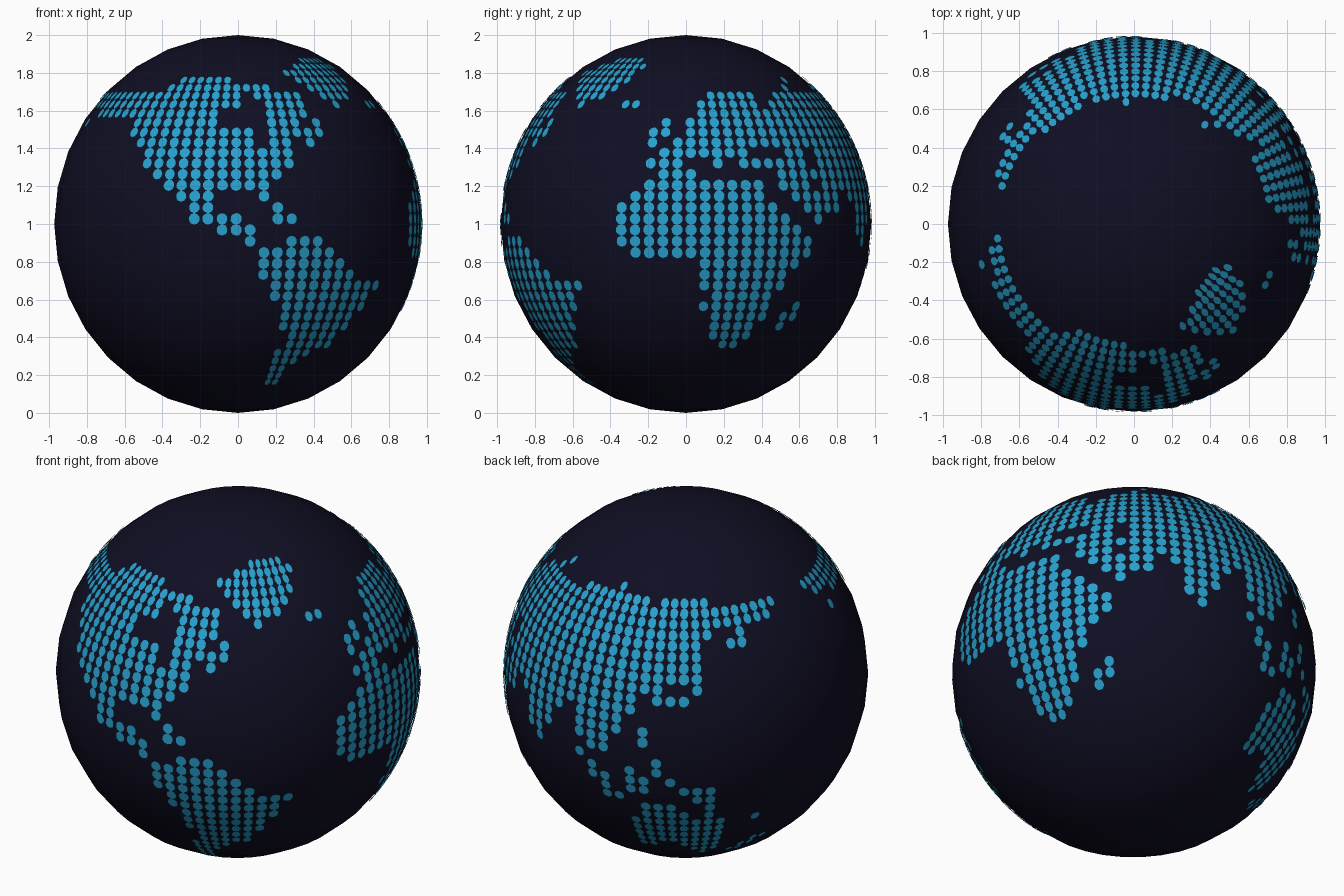
import bpy, bmesh, math

if "Cube" in bpy.data.objects:
    bpy.data.objects.remove(bpy.data.objects["Cube"])

RX, RY, RZ = 0.973, 0.981, 1.0      # globe radii
COL, ROW = 360 / 82, 3.42           # dot grid pitch in degrees


def material(name, rgb):
    m = bpy.data.materials.new(name)
    m.diffuse_color = (*rgb, 1)
    m.use_nodes = True
    m.node_tree.nodes["Principled BSDF"].inputs["Base Color"].default_value = m.diffuse_color
    return m


ocean = material("dark_navy", (0.005, 0.0045, 0.017))
land = material("sky_blue", (0.021, 0.35, 0.61))


def on_globe(lon, lat, lift=1.003):
    """Point on the globe; longitude 0 faces the front and grows to the right."""
    a, b = math.radians(lon), math.radians(lat)
    return (RX * lift * math.cos(b) * math.sin(a),
            -RY * lift * math.cos(b) * math.cos(a),
            1 + RZ * lift * math.sin(b))


def finish(bm, name, mat):
    me = bpy.data.meshes.new(name)
    bm.to_mesh(me)
    bm.free()
    me.materials.append(mat)
    ob = bpy.data.objects.new(name, me)
    bpy.context.collection.objects.link(ob)
    return ob


def dots(name, top, rows):
    """Round dots; each row (going south from `top`) lists column runs first, last, ..."""
    bm = bmesh.new()
    for i, runs in enumerate(rows):
        lat = 1.6 + ROW * (top - i)
        for first, last in zip(runs[::2], runs[1::2]):
            for c in range(first, last + 1):
                lon = -0.6 + COL * c
                ring = []
                for k in range(10):
                    t = math.tau * k / 10 + math.pi / 2
                    ring.append(bm.verts.new(on_globe(lon + 1.85 * math.cos(t),
                                                      lat + 1.8 * math.sin(t))))
                bm.faces.new(ring)
    return finish(bm, name, land)


# Globe body
bm = bmesh.new()
bmesh.ops.create_uvsphere(bm, u_segments=32, v_segments=16, radius=1)
for v in bm.verts:
    v.co = (v.co.x * RX, v.co.y * RY, v.co.z * RZ + 1)
for f in bm.faces:
    f.smooth = True
finish(bm, "globe", ocean)

# Land dots, north to south
dots("north_america_dots", 14, [
    (-6, -1),
    (-7, 3),
    (-19, 0, 2, 6),
    (-18, 0, 3, 6),
    (-15, -2, 3, 6),
    (-17, -17, -9, -2, 3, 5, 7, 7),
    (-9, 1, 3, 7),
    (-8, 1, 3, 4, 6, 6),
    (-7, 4),
    (-7, 4),
    (-6, 3),
    (-5, 2),
    (-4, -2, 2, 2),
    (-3, -2, 3, 3),
    (-3, -2, -1, 0, 3, 4),
    (-1, 1),
    (1, 1),
])
dots("greenland_dots", 17, [
    (10, 14), (8, 15), (6, 14), (7, 14), (8, 13), (9, 12), (10, 10, 15, 16),
])
dots("south_america_dots", -2, [
    (4, 6), (2, 7), (2, 8), (2, 9), (3, 12), (3, 11), (4, 11), (4, 10),
    (4, 10), (5, 9), (5, 9), (4, 7), (4, 6), (4, 5), (4, 5), (4, 5),
])
dots("africa_dots", 4, [
    (19, 21), (18, 26), (17, 26), (16, 27), (16, 28), (16, 29), (16, 30),
    (17, 30), (22, 29), (22, 28), (22, 28), (23, 27), (22, 27, 30, 30),
    (23, 27, 29, 30), (23, 26, 29, 29), (23, 26), (24, 25),
])
dots("europe_and_asia_dots", 14, [
    (33, 33, 42, 42),
    (32, 32, 38, 45, 47, 51),
    (23, 27, 30, 58),
    (22, 27, 29, 57),
    (22, 51, 54, 54),
    (19, 19, 21, 50, 53, 54),
    (18, 19, 21, 50),
    (18, 18, 20, 50),
    (19, 25, 29, 30, 32, 50),
    (18, 20, 23, 23, 25, 30, 32, 47, 50, 50),
    (28, 45, 47, 49),
    (28, 30, 32, 45),
    (29, 33, 35, 39, 41, 44),
    (30, 33, 36, 38, 41, 44, 46, 46),
    (31, 31, 36, 38, 41, 43, 46, 46),
    (36, 37, 42, 43),
    (37, 37, 41, 41, 47, 47),
])
dots("australia_and_islands_dots", -3, [
    (42, 42, 45, 45, 47, 47),
    (42, 43, 45, 46, 48, 48),
    (43, 43, 45, 46, 49, 51),
    (43, 44, 50, 51),
    (46, 48, 51, 51),
    (46, 49, 51, 51),
    (45, 52, 55, 55),
    (45, 52),
    (45, 52),
    (45, 52),
    (45, 46, 49, 52, 56, 57),
    (50, 52, 55, 56),
    (51, 51, 54, 55),
])
